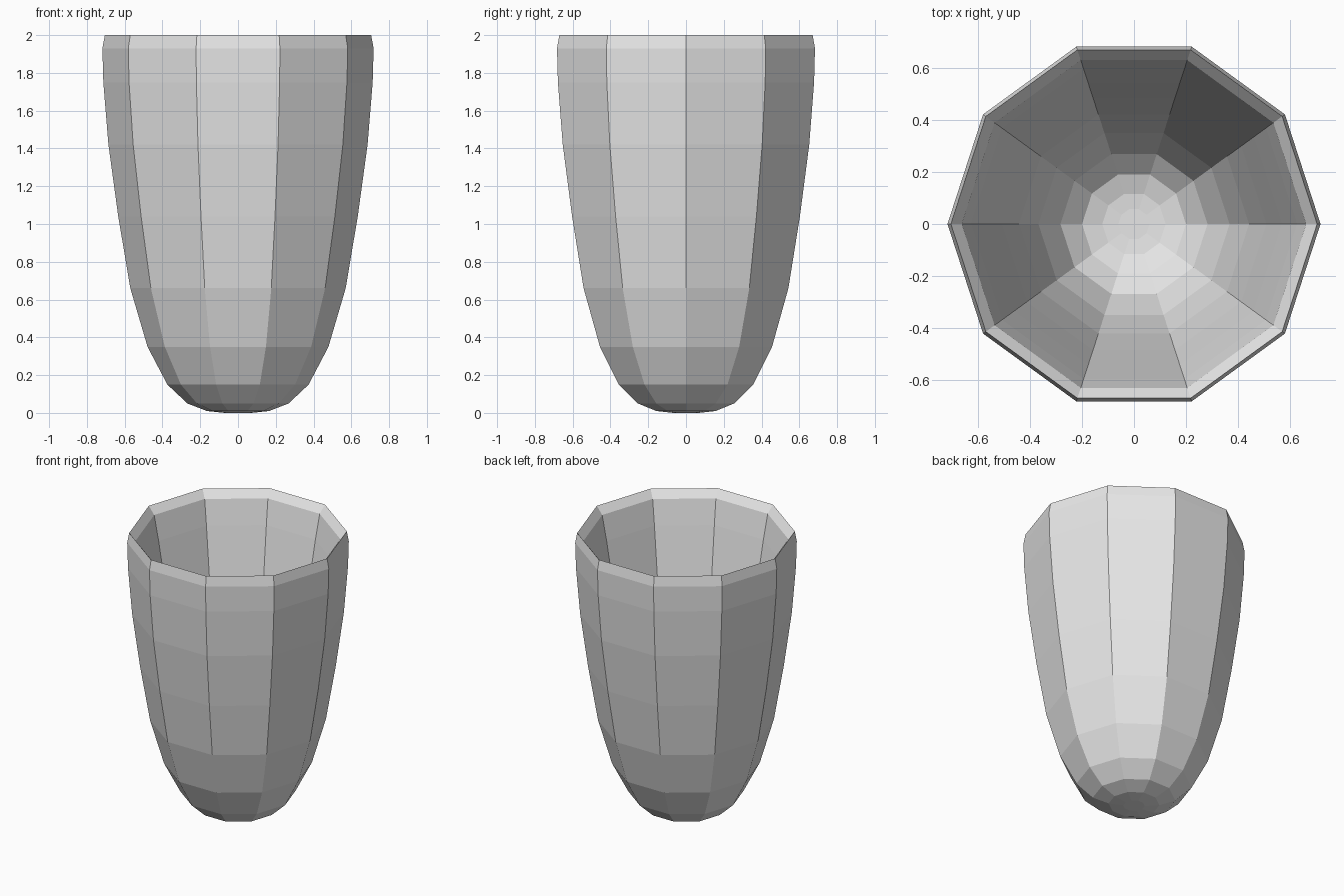
import bpy
import bmesh
from math import cos, sin, tau

if "Cube" in bpy.data.objects:
    bpy.data.objects.remove(bpy.data.objects["Cube"])

SIDES = 10

# Plain grey clay
grey = bpy.data.materials.new("plain grey")
grey.use_nodes = True
colour = (0.8, 0.8, 0.8, 1)
grey.diffuse_color = colour
grey.node_tree.nodes["Principled BSDF"].inputs["Base Color"].default_value = colour

# Wall profile as (radius, height): outside going up, then inside going down
outside = [(0.07, 0), (0.165, 0.01), (0.268, 0.05), (0.374, 0.15), (0.479, 0.35),
           (0.57, 0.66), (0.634, 1.04), (0.686, 1.42), (0.713, 1.75), (0.718, 1.93),
           (0.705, 2)]
inside = [(0.663, 1.945), (0.628, 1.77), (0.57, 1.43), (0.51, 1.06), (0.443, 0.69),
          (0.368, 0.41), (0.283, 0.23), (0.2, 0.155), (0.122, 0.13), (0.06, 0.125)]


def lathe(name, profile):
    """Spin a profile into a flat-sided body closed at both ends."""
    bm = bmesh.new()
    rings = [[bm.verts.new((r * cos(tau * i / SIDES), r * sin(tau * i / SIDES), z))
              for i in range(SIDES)] for r, z in profile]
    for low, high in zip(rings, rings[1:]):
        for i in range(SIDES):
            j = (i + 1) % SIDES
            bm.faces.new((low[i], low[j], high[j], high[i]))
    bm.faces.new(rings[0][::-1])
    bm.faces.new(rings[-1])
    bmesh.ops.recalc_face_normals(bm, faces=bm.faces)
    mesh = bpy.data.meshes.new(name)
    bm.to_mesh(mesh)
    bm.free()
    mesh.materials.append(grey)
    obj = bpy.data.objects.new(name, mesh)
    bpy.context.collection.objects.link(obj)
    return obj


# Hollow cup with rounded base and thin bevelled rim
lathe("cup", outside + inside)
